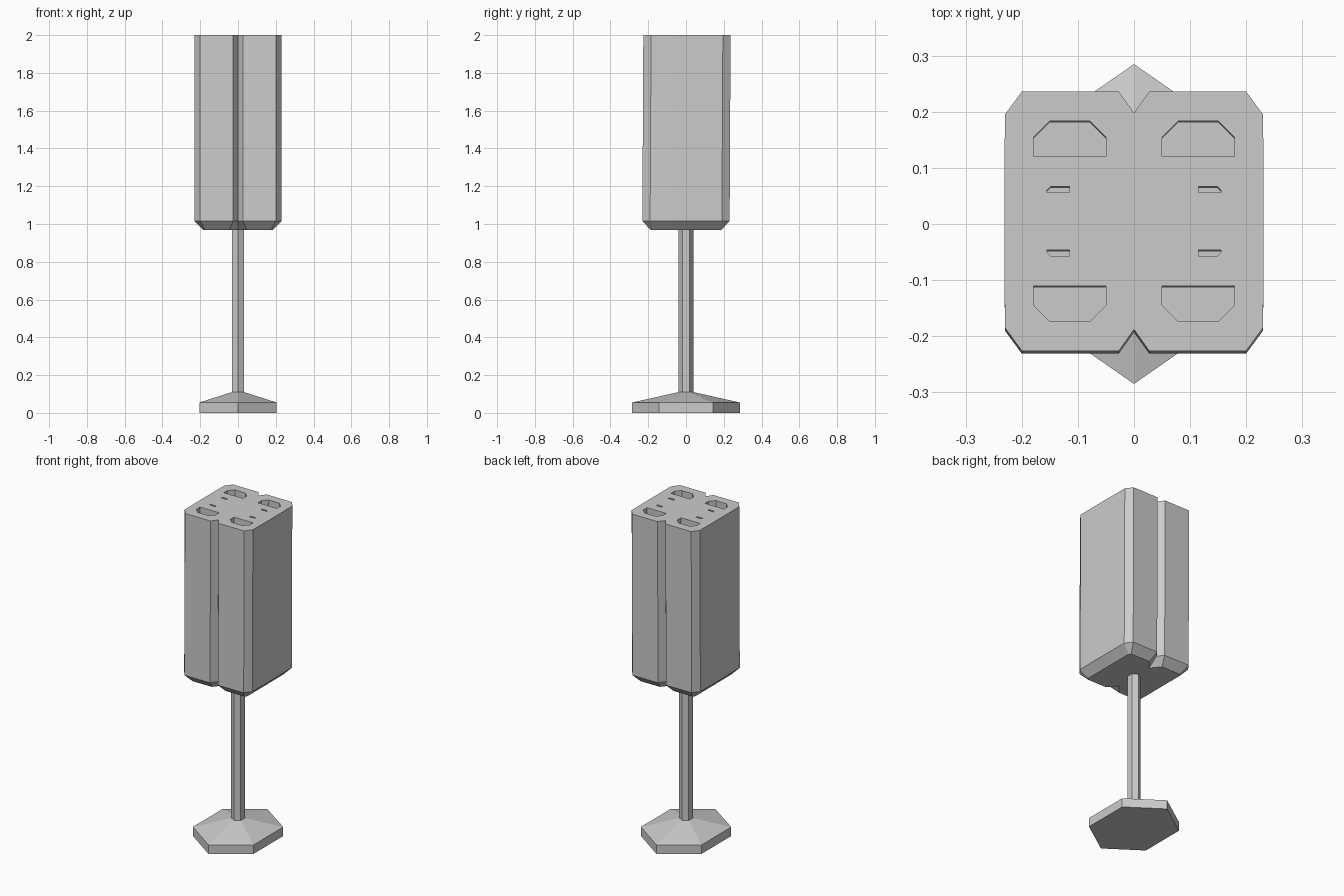
import bpy
from math import sin, cos, pi

if "Cube" in bpy.data.objects:
    bpy.data.objects.remove(bpy.data.objects["Cube"])


def loft(name, loops):
    """Closed solid through a stack of equal-length loops of 3D points."""
    n = len(loops[0])
    verts = [p for loop in loops for p in loop]
    faces = [tuple(reversed(range(n))), tuple(range(len(verts) - n, len(verts)))]
    for k in range(len(loops) - 1):
        a, b = k * n, (k + 1) * n
        faces += [(a + i, a + (i + 1) % n, b + (i + 1) % n, b + i) for i in range(n)]
    mesh = bpy.data.meshes.new(name)
    mesh.from_pydata(verts, [], faces)
    obj = bpy.data.objects.new(name, mesh)
    bpy.context.collection.objects.link(obj)
    return obj


def at_height(outline, z, dy=0.0):
    return [(x, y + dy, z) for x, y in outline]


def hexagon(rx, ry):
    return [(rx * cos(pi / 6 + i * pi / 3) / cos(pi / 6), ry * sin(pi / 6 + i * pi / 3))
            for i in range(6)]


def four_way(quarter):
    """Outline from a +x +y quarter whose last point lies on x = 0."""
    half = quarter + [(-x, y) for x, y in reversed(quarter[:-1])]
    return half + [(-x, -y) for x, y in half]


# Hexagonal foot and post
loft("foot", [at_height(hexagon(0.205, 0.285), 0),
              at_height(hexagon(0.205, 0.285), 0.055),
              at_height(hexagon(0.033, 0.04), 0.11)])
loft("post", [at_height(hexagon(0.032, 0.039), 0.10),
              at_height(hexagon(0.032, 0.039), 0.99)])

# Notched body with a bevelled underside and a very slight lean
outer = four_way([(0.231, 0.07), (0.23, 0.19), (0.2, 0.231), (0.027, 0.231), (0, 0.193)])
inner = four_way([(0.185, 0.06), (0.185, 0.172), (0.176, 0.186), (0.046, 0.186), (0, 0.13)])
LEAN = 0.005
body = loft("body", [at_height(inner, 0.968), at_height(outer, 1.015),
                     at_height(outer, 2.0, LEAN)])


# Openings in the top: four large D shapes and four small slots
def opening(sx, sy, x0, x1, y0, y1, cut_left, cut_right, depth):
    c = (y1 - y0) * cut_right
    d = (y1 - y0) * cut_left
    shape = [(x0, y0), (x1, y0), (x1, y1 - c), (x1 - c, y1), (x0 + d, y1), (x0, y1 - d)]
    shape = [(sx * x, sy * y) for x, y in shape]
    if sx * sy < 0:
        shape.reverse()
    cutter = loft("opening_cutter", [at_height(shape, 2 - depth, 0.002),
                                     at_height(shape, 2.02, LEAN)])
    cutter.hide_render = True
    cutter.hide_set(True)
    cutter.display_type = 'WIRE'
    mod = body.modifiers.new("opening", 'BOOLEAN')
    mod.operation = 'DIFFERENCE'
    mod.solver = 'EXACT'
    mod.object = cutter


for sx in (1, -1):
    for sy in (1, -1):
        opening(sx, sy, 0.05, 0.179, 0.115, 0.179, 0.45, 0.45, 0.5)
        opening(sx, sy, 0.115, 0.155, 0.051, 0.062, 0.05, 0.6, 0.3)
